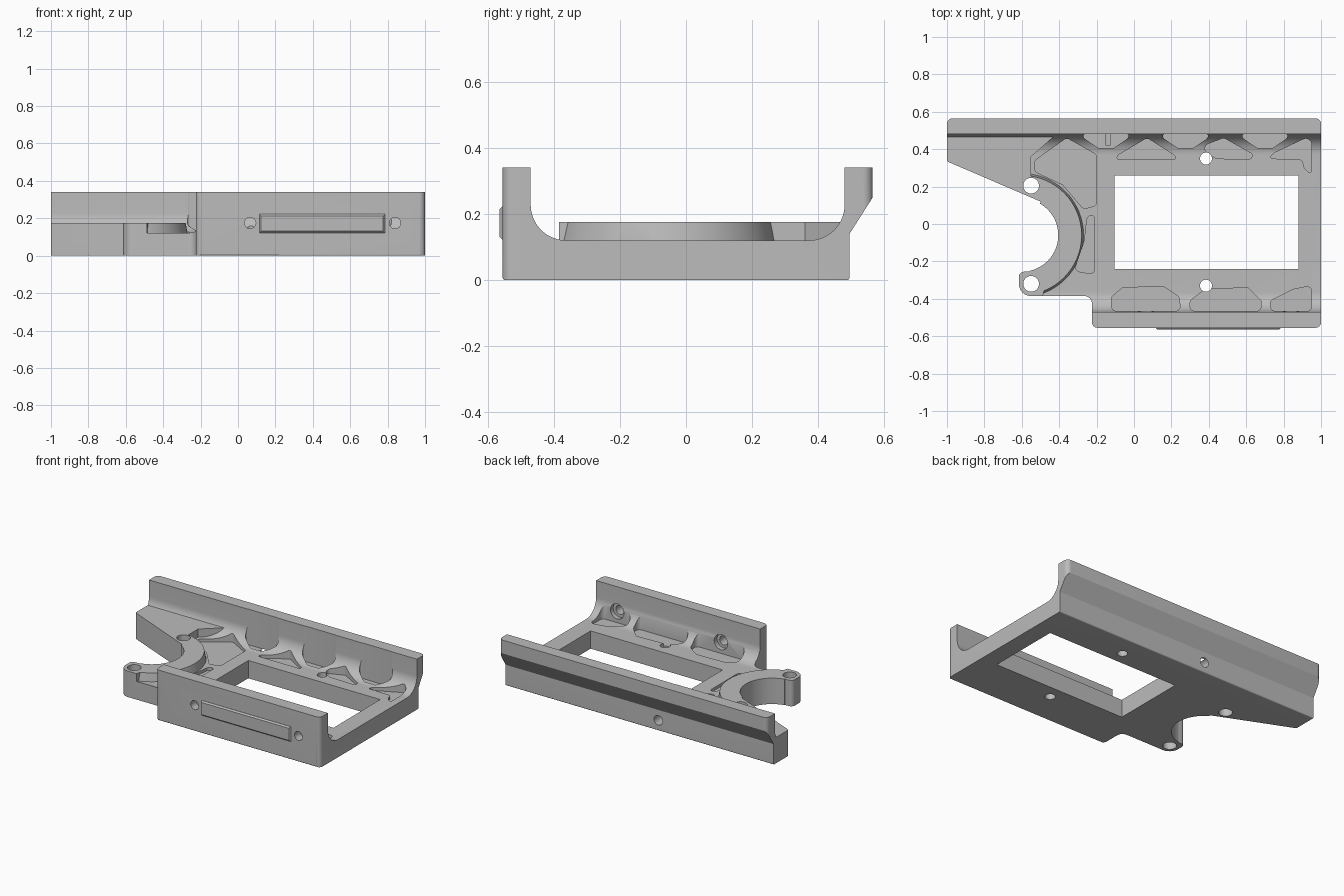
import bpy, bmesh, math
from mathutils import Vector, Matrix

cube = bpy.data.objects.get("Cube")
if cube:
    bpy.data.objects.remove(cube, do_unlink=True)

grey = bpy.data.materials.new("satin grey")
grey.use_nodes = True
colour = (0.5, 0.5, 0.5, 1)
grey.diffuse_color = colour
grey.node_tree.nodes["Principled BSDF"].inputs["Base Color"].default_value = colour


def add_object(name, bm):
    bmesh.ops.recalc_face_normals(bm, faces=bm.faces)
    mesh = bpy.data.meshes.new(name)
    bm.to_mesh(mesh)
    bm.free()
    mesh.materials.append(grey)
    obj = bpy.data.objects.new(name, mesh)
    bpy.context.collection.objects.link(obj)
    return obj


def rounded(points, radius, steps=6):
    """Fillet polygon corners; a point may carry its own radius."""
    out, n = [], len(points)
    for i, p in enumerate(points):
        r = p[2] if len(p) > 2 else radius
        c = Vector(p[:2])
        a = Vector(points[i - 1][:2]) - c
        b = Vector(points[(i + 1) % n][:2]) - c
        half = a.angle(b) / 2
        if r <= 0 or half > 1.56:
            out.append(c)
            continue
        d = min(r / math.tan(half), a.length * 0.49, b.length * 0.49)
        r = d * math.tan(half)
        a.normalize()
        b.normalize()
        centre = c + (a + b).normalized() * (r / math.sin(half))
        u, v = c + a * d - centre, c + b * d - centre
        sweep = u.angle_signed(v)
        for k in range(steps + 1):
            out.append(centre + Matrix.Rotation(-sweep * k / steps, 2) @ u)
    return out


def prism(name, points, low, high, axis="Z"):
    """Extrude a plan outline along z, or a (y, z) section along x."""
    bm = bmesh.new()
    place = (lambda p: (p[0], p[1], low)) if axis == "Z" else (lambda p: (low, p[0], p[1]))
    face = bm.faces.new([bm.verts.new(place(p)) for p in points])
    moved = bmesh.ops.extrude_face_region(bm, geom=[face])["geom"]
    shift = (0, 0, high - low) if axis == "Z" else (high - low, 0, 0)
    bmesh.ops.translate(bm, vec=shift, verts=[g for g in moved if isinstance(g, bmesh.types.BMVert)])
    return add_object(name, bm)


def cylinder(name, r, centre, depth, axis="Z", r_top=None):
    bm = bmesh.new()
    turn = Matrix.Rotation(math.pi / 2, 4, "X") if axis == "Y" else Matrix()
    bmesh.ops.create_cone(bm, cap_ends=True, segments=64, radius1=r, radius2=r_top or r,
                          depth=depth, matrix=Matrix.Translation(centre) @ turn)
    return add_object(name, bm)


def combine(target, tool, operation):
    mod = target.modifiers.new("join", "BOOLEAN")
    mod.operation, mod.solver, mod.object = operation, "EXACT", tool
    graph = bpy.context.evaluated_depsgraph_get()
    mesh = bpy.data.meshes.new_from_object(target.evaluated_get(graph))
    target.modifiers.clear()
    target.data = mesh
    bpy.data.objects.remove(tool, do_unlink=True)


# Cradle section: two walls with curved inner feet and a stepped back
section = [(-0.555, 0, 0.008), (0.495, 0, 0.008), (0.495, 0.14), (0.565, 0.25), (0.565, 0.34),
           (0.48, 0.34), (0.48, 0.12, 0.18), (-0.47, 0.12, 0.18), (-0.47, 0.34), (-0.555, 0.34)]
frame = prism("frame", rounded(section, 0, 16), -1.1, 1.1, "X")

# Raised side arm and hooked ring
hook = (-0.6, -0.06)
arm = [(-1.2, 0.475), (-0.42, 0.475), (-0.55, 0.36), (-0.55, 0), (-1.2, 0)]
combine(frame, prism("arm", rounded(arm, 0), 0.02, 0.175), "UNION")
combine(frame, cylinder("ring", 0.35, (*hook, 0.0975), 0.155, r_top=0.32), "UNION")
lobe = [(-0.7, -0.2), (-0.7, -0.45), (-0.5, -0.45), (-0.45, -0.2)]
combine(frame, prism("lobe", rounded(lobe, 0), 0.03, 0.175), "UNION")

# Trim to the plan outline
plan = [(1, 0.565), (-1, 0.565), (-1, 0.335, 0.01), (-0.5, 0.12, 0), (-0.56, -0.255, 0),
        (-0.615, -0.255, 0.065), (-0.615, -0.385, 0.065), (-0.225, -0.385, 0.04),
        (-0.225, -0.555), (1, -0.555)]
combine(frame, prism("plan", rounded(plan, 0.03, 8), -0.1, 0.5), "INTERSECT")
combine(frame, cylinder("hook_cut", 0.195, (*hook, 0.2), 1), "DIFFERENCE")

# Window
window = [(-0.105, -0.24), (0.88, -0.24), (0.88, 0.26), (-0.105, 0.26)]
combine(frame, prism("window", window, -0.1, 0.5), "DIFFERENCE")

# Lightening pockets that leave truss ribs
pockets = [
    [(-0.53, 0.34), (-0.36, 0.46), (-0.2, 0.37), (-0.2, 0.1), (-0.27, 0.08), (-0.38, 0.21), (-0.53, 0.28)],
    [(-0.21, 0.05), (-0.25, 0.04), (-0.265, -0.09), (-0.32, -0.25), (-0.21, -0.27)],
    [(-0.09, 0.345), (-0.09, 0.365), (0.07, 0.46), (0.22, 0.365), (0.22, 0.345)],
    [(0.44, 0.35), (0.35, 0.41), (0.48, 0.46), (0.64, 0.37), (0.62, 0.345)],
    [(0.72, 0.35), (0.75, 0.38), (0.92, 0.46), (0.95, 0.44), (0.95, 0.26), (0.91, 0.3), (0.9, 0.345)],
    [(-0.12, -0.465), (-0.12, -0.39), (-0.06, -0.34), (0.16, -0.335), (0.24, -0.39), (0.25, -0.465)],
    [(0.3, -0.465), (0.3, -0.41), (0.38, -0.35), (0.61, -0.34), (0.68, -0.41), (0.68, -0.465)],
    [(0.73, -0.465), (0.73, -0.41), (0.85, -0.35), (0.95, -0.33), (0.95, -0.465)],
]
for x in (-0.15, 0.275, 0.7):
    pockets.append([(x + dx, y) for dx, y in
                    ((-0.12, 0.482), (-0.12, 0.46), (-0.04, 0.405), (0.04, 0.405), (0.12, 0.46), (0.12, 0.482))])
for points in pockets:
    combine(frame, prism("pocket", rounded(points, 0.025), 0.1, 0.5), "DIFFERENCE")

# Vertical bolt holes
for x, y, r in ((0.385, 0.35, 0.032), (0.385, -0.33, 0.032), (-0.55, 0.205, 0.042), (-0.55, -0.32, 0.042)):
    combine(frame, cylinder("bolt_hole", r, (x, y, 0.2), 1), "DIFFERENCE")

# Front wall holes with inner counterbores, and a blind hole at the back
for x in (0.065, 0.84):
    combine(frame, cylinder("wall_hole", 0.03, (x, -0.5, 0.175), 0.2, "Y"), "DIFFERENCE")
    combine(frame, cylinder("counterbore", 0.05, (x, -0.45, 0.175), 0.09, "Y"), "DIFFERENCE")
combine(frame, cylinder("back_hole", 0.032, (-0.14, 0.5, 0.07), 0.16, "Y"), "DIFFERENCE")

# Raised strip on the front wall
bm = bmesh.new()
bmesh.ops.create_cube(bm, size=1, matrix=Matrix.Translation((0.45, -0.5525, 0.172)) @ Matrix.Diagonal((0.67, 0.025, 0.1, 1)))
front = [e for e in bm.edges if all(v.co.y < -0.56 for v in e.verts)]
bmesh.ops.bevel(bm, geom=front, offset=0.009, segments=1, affect="EDGES")
strip = add_object("front_strip", bm)

# Smooth the curves, keep the machined edges crisp
bpy.ops.object.select_all(action="DESELECT")
frame.select_set(True)
bpy.context.view_layer.objects.active = frame
bpy.ops.object.shade_smooth_by_angle(angle=math.radians(28))
